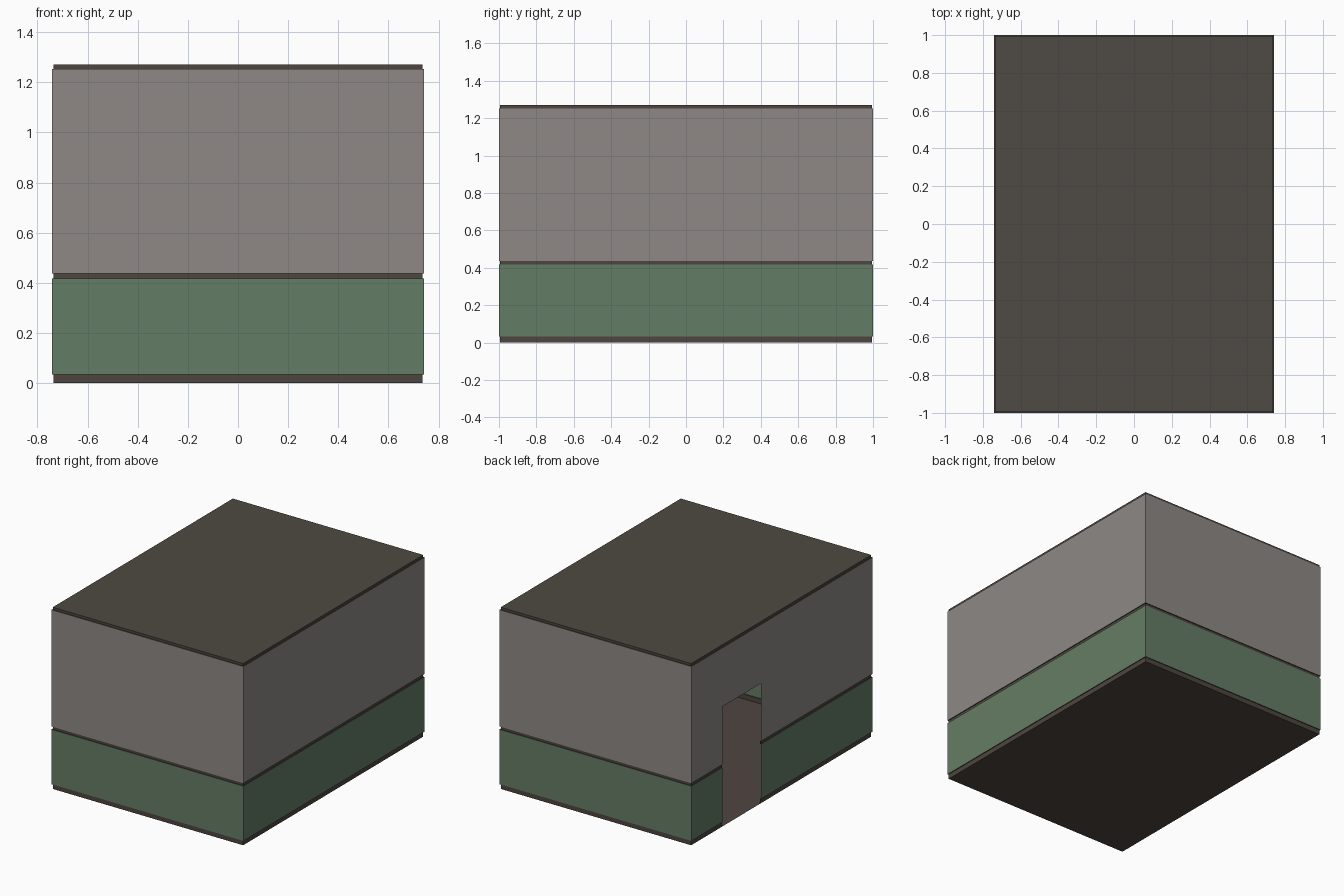
import bpy
import bmesh

if "Cube" in bpy.data.objects:
    bpy.data.objects.remove(bpy.data.objects["Cube"])

# Room dimensions
W, L = 0.742, 1.0              # half width and half length of the walls
INSET = 0.006                  # trim sits this far inside the wall plane
BASE_TOP = 0.034
RAIL_LOW, RAIL_HIGH = 0.417, 0.437
CROWN_LOW, TOP = 1.253, 1.27
DOOR_NEAR, DOOR_FAR, DOOR_TOP = 0.233, 0.656, 0.842


def srgb(r, g, b):
    def lin(c):
        c /= 255
        return c / 12.92 if c <= 0.04045 else ((c + 0.055) / 1.055) ** 2.4
    return (lin(r), lin(g), lin(b), 1)


def material(name, rgb):
    m = bpy.data.materials.new(name)
    m.diffuse_color = srgb(*rgb)
    m.use_nodes = True
    m.node_tree.nodes["Principled BSDF"].inputs["Base Color"].default_value = m.diffuse_color
    return m


grey = material("warm grey plaster", (142, 137, 133))
green = material("muted green paint", (100, 125, 101))
brown = material("dark brown trim", (78, 69, 63))
floor_brown = material("floor brown", (78, 69, 64))
ceiling_grey = material("dark ceiling grey", (78, 74, 67))


def plan(inset):
    """Wall path that runs from one door jamb round the room to the other."""
    w, l = W - inset, L - inset
    return [(-w, DOOR_NEAR), (-w, -l), (w, -l), (w, l), (-w, l), (-w, DOOR_FAR)]


def make(name, mat, bm):
    me = bpy.data.meshes.new(name)
    bmesh.ops.remove_doubles(bm, verts=bm.verts[:], dist=1e-5)
    bm.to_mesh(me)
    bm.free()
    me.materials.append(mat)
    ob = bpy.data.objects.new(name, me)
    bpy.context.collection.objects.link(ob)
    return ob


def band(name, mat, sections):
    """Sweep (inset, z) profiles round the room; closed ones pass over the door."""
    bm = bmesh.new()
    for profile, closed in sections:
        rings = [[bm.verts.new((x, y, z)) for x, y in plan(inset)]
                 for inset, z in profile]
        for low, high in zip(rings, rings[1:]):
            n = len(low)
            for i in range(n if closed else n - 1):
                j = (i + 1) % n
                bm.faces.new((low[i], low[j], high[j], high[i]))
    return make(name, mat, bm)


def slab(name, mat, z, up):
    """Flat sheet that closes the room at height z."""
    bm = bmesh.new()
    w, l = W - INSET, L - INSET
    pts = [(-w, -l), (w, -l), (w, l), (-w, l)]
    vs = [bm.verts.new((x, y, z)) for x, y in pts]
    bm.faces.new(vs if up else vs[::-1])
    return make(name, mat, bm)


# Walls: painted lower part, plaster upper part with the door head
band("lower_wall", green, [([(0, BASE_TOP), (0, RAIL_LOW)], False)])
band("upper_wall", grey, [([(0, RAIL_HIGH), (0, DOOR_TOP)], False),
                          ([(0, DOOR_TOP), (0, CROWN_LOW)], True)])

# Recessed trims
band("baseboard", brown, [([(INSET, 0), (INSET, BASE_TOP), (0, BASE_TOP)], False)])
band("chair_rail", brown, [([(0, RAIL_LOW), (INSET, RAIL_LOW),
                             (INSET, RAIL_HIGH), (0, RAIL_HIGH)], False)])
band("crown_trim", brown, [([(0, CROWN_LOW), (INSET, CROWN_LOW), (INSET, TOP)], True)])

# Floor and ceiling
slab("floor", floor_brown, 0, False)
slab("ceiling", ceiling_grey, TOP, True)
